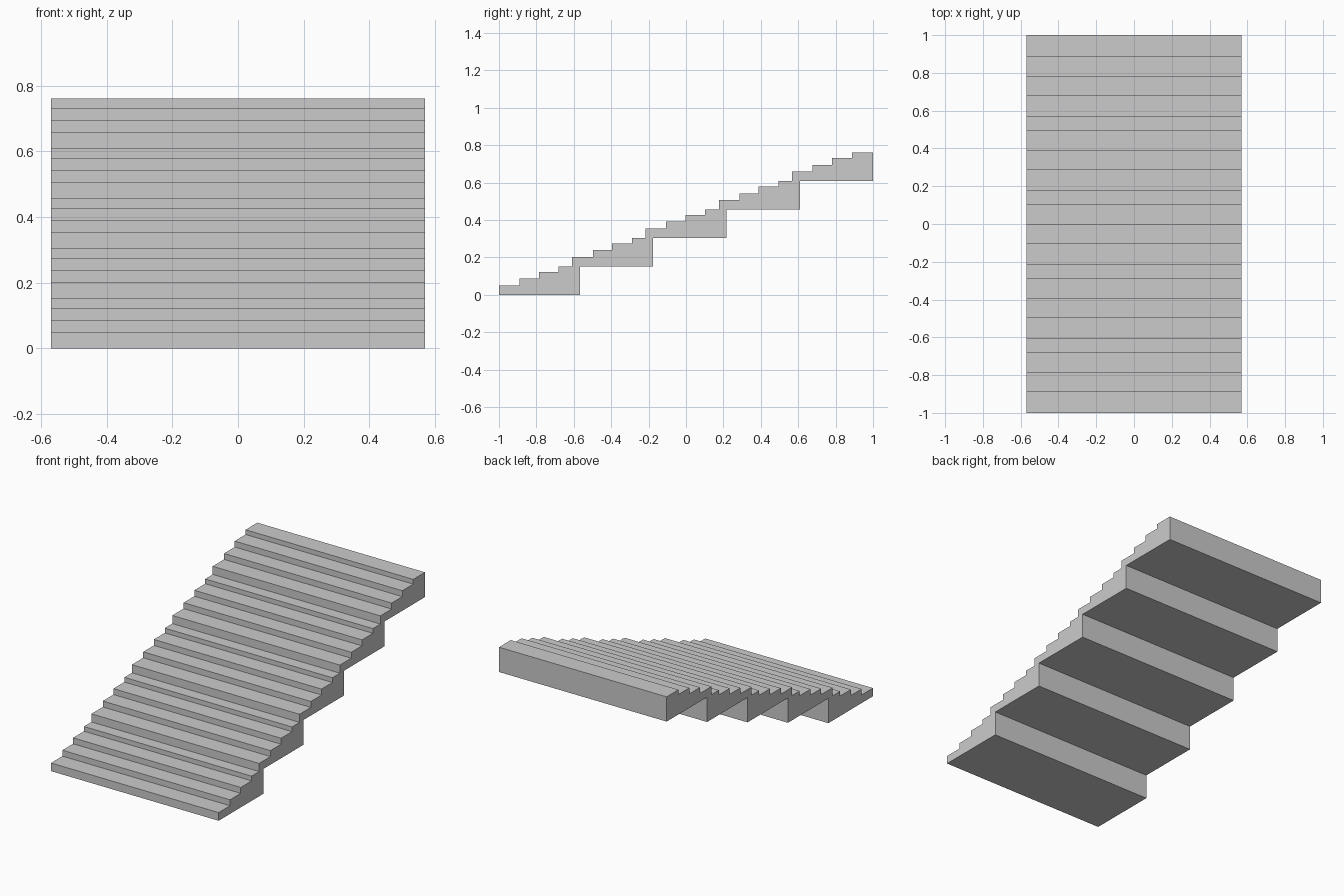
import bpy, bmesh

if "Cube" in bpy.data.objects:
    bpy.data.objects.remove(bpy.data.objects["Cube"])

HALF_WIDTH = 0.569
FLIGHTS = 5
RUN, RISE = 0.3918, 0.1521      # offset from one block to the next
LENGTH = 2.0 - RUN * (FLIGHTS - 1)
STEPS = [(0.0, 0.05), (0.110, 0.0865), (0.2135, 0.123), (0.319, RISE)]  # riser y, tread z

# side profile: treads going up, then the sawtooth underside coming back down
top, under = [], []
z_prev = 0.0
for i in range(FLIGHTS):
    y0, z0 = -1 + i * RUN, i * RISE
    for dy, dz in STEPS:
        top += [(y0 + dy, z_prev), (y0 + dy, z0 + dz)]
        z_prev = z0 + dz
    # underside of this block, then up its back face
    under += [(y0 + LENGTH, z0), (y0 + LENGTH, z0 + RISE)]
profile = top + under[::-1]

# extrude the profile across the width
bm = bmesh.new()
face = bm.faces.new([bm.verts.new((-HALF_WIDTH, y, z)) for y, z in profile])
ext = bmesh.ops.extrude_face_region(bm, geom=[face])
moved = [v for v in ext["geom"] if isinstance(v, bmesh.types.BMVert)]
bmesh.ops.translate(bm, verts=moved, vec=(2 * HALF_WIDTH, 0, 0))
bmesh.ops.remove_doubles(bm, verts=bm.verts, dist=1e-5)
bmesh.ops.recalc_face_normals(bm, faces=bm.faces)
mesh = bpy.data.meshes.new("staircase")
bm.to_mesh(mesh)
bm.free()
bpy.context.collection.objects.link(bpy.data.objects.new("staircase", mesh))
